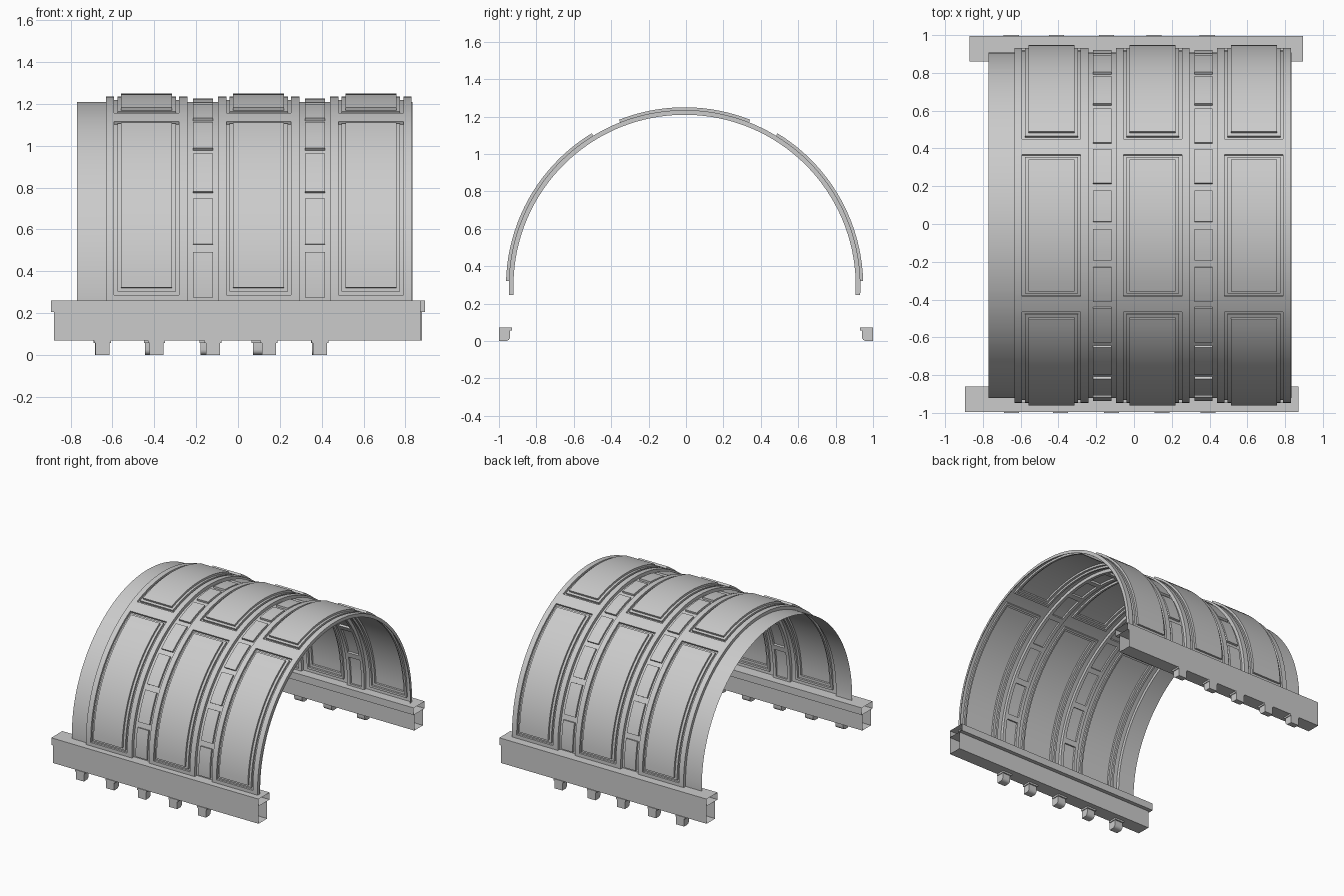
import bpy, bmesh, math

if "Cube" in bpy.data.objects:
    bpy.data.objects.remove(bpy.data.objects["Cube"], do_unlink=True)

plaster = bpy.data.materials.new("grey_plaster")
plaster.use_nodes = True
GREY = (0.6, 0.6, 0.6, 1)
plaster.diffuse_color = GREY
plaster.node_tree.nodes["Principled BSDF"].inputs["Base Color"].default_value = GREY

# Vault dimensions
CY, CZ = -0.0075, 0.295
SHELL, GROOVE, COFFER, RIB, PANEL = 0.915, 0.925, 0.93, 0.94, 0.955
LEFT, RIGHT, END = -0.77, 0.835, 93.0
BAYS = [-0.437, 0.099, 0.635]
GAPS = [-0.168, 0.368]
RIB_HALF, COFFER_HALF = 0.195, 0.048
# Nested panel steps: half width, inset in degrees, radius
STEPS = [(0.155, 0, GROOVE), (0.14, 1, RIB), (0.122, 2.1, PANEL)]
PANELS = [(-90.5, -29.2), (-23.6, 23.6), (29.2, 90.5)]
half = [(1.2, 11.5), (13.9, 25.8), (28.2, 41.7), (44, 58.4), (60.9, 75.3), (77.8, 91.3)]
COFFERS = half + [(-b, -a) for a, b in half]


def finish(obj):
    obj.data.materials.append(plaster)
    bpy.ops.object.select_all(action="DESELECT")
    obj.select_set(True)
    bpy.context.view_layer.objects.active = obj
    bpy.ops.object.shade_smooth_by_angle(angle=math.radians(25))


def make_object(name, bm):
    bmesh.ops.recalc_face_normals(bm, faces=bm.faces)
    mesh = bpy.data.meshes.new(name)
    bm.to_mesh(mesh)
    bm.free()
    obj = bpy.data.objects.new(name, mesh)
    bpy.context.collection.objects.link(obj)
    finish(obj)
    return obj


def radius(x, t):
    """Height of the pressed sheet at a position along and around the vault."""
    for c in BAYS:
        if abs(x - c) < RIB_HALF:
            r = RIB
            for a, b in PANELS:
                for w, inset, level in STEPS:
                    if abs(x - c) < w and a + inset < t < b - inset:
                        r = level
            return r
    for c in GAPS:
        if abs(x - c) < COFFER_HALF and any(a < t < b for a, b in COFFERS):
            return COFFER
    return SHELL


def vault():
    xs = {LEFT, RIGHT}
    for c in BAYS:
        for w in [RIB_HALF] + [s[0] for s in STEPS]:
            xs |= {round(c - w, 4), round(c + w, 4)}
    for c in GAPS:
        xs |= {c - COFFER_HALF, c + COFFER_HALF}
    xs = sorted(x for x in xs if LEFT <= x <= RIGHT)
    ts = {-END, END}
    for a, b in PANELS:
        for s in STEPS:
            ts |= {round(a + s[1], 3), round(b - s[1], 3)}
    for a, b in COFFERS:
        ts |= {a, b}
    ts = sorted(ts)
    # Fill the wide spans so the curve stays round
    full = [ts[0]]
    for a, b in zip(ts, ts[1:]):
        n = max(1, math.ceil((b - a) / 3))
        full += [a + (b - a) * k / n for k in range(1, n + 1)]
    ts = full

    bm = bmesh.new()
    cache = {}

    def vert(i, j, r):
        if (i, j, r) not in cache:
            t = math.radians(ts[j])
            cache[i, j, r] = bm.verts.new((xs[i], CY + r * math.sin(t), CZ + r * math.cos(t)))
        return cache[i, j, r]

    nx, nt = len(xs) - 1, len(ts) - 1
    level = [[radius((xs[i] + xs[i + 1]) / 2, (ts[j] + ts[j + 1]) / 2)
              for j in range(nt)] for i in range(nx)]
    for i in range(nx):
        for j in range(nt):
            r = level[i][j]
            bm.faces.new([vert(i, j, r), vert(i + 1, j, r), vert(i + 1, j + 1, r), vert(i, j + 1, r)])
            # Step walls towards the next cell in each direction
            if i + 1 < nx and level[i + 1][j] != r:
                q = level[i + 1][j]
                bm.faces.new([vert(i + 1, j, r), vert(i + 1, j, q),
                              vert(i + 1, j + 1, q), vert(i + 1, j + 1, r)])
            if j + 1 < nt and level[i][j + 1] != r:
                q = level[i][j + 1]
                bm.faces.new([vert(i, j + 1, r), vert(i + 1, j + 1, r),
                              vert(i + 1, j + 1, q), vert(i, j + 1, q)])
    make_object("coffered_vault", bm)


def extrude_x(bm, outline, x0, x1, caps):
    a = [bm.verts.new((x0, y, z)) for y, z in outline]
    b = [bm.verts.new((x1, y, z)) for y, z in outline]
    n = len(outline)
    for k in range(n):
        m = (k + 1) % n
        bm.faces.new([a[k], a[m], b[m], b[k]])
    if caps:
        bm.faces.new(a)
        bm.faces.new(b)


# Open-ended cornice beam with an inner lip; side is -1 for front, 1 for back
def cornice(name, side):
    bm = bmesh.new()
    outer, inner, wall = side * 0.995, side * 0.86, side * 0.89
    ends = sorted((side * 0.88, -side * 0.872))
    tips = sorted((side * 0.895, -side * 0.872))
    extrude_x(bm, [(outer, 0.205), (outer, 0.26), (inner, 0.26), (inner, 0.205)], *tips, False)
    extrude_x(bm, [(outer, 0.07), (outer, 0.205), (wall, 0.205), (wall, 0.07)], *ends, False)
    make_object(name, bm)


# Small dentil blocks with a rounded inner corner and a cap strip
def brackets(name, side, centres):
    bm = bmesh.new()
    curve = [(0.965 - 0.025 * math.sin(a), 0.025 - 0.025 * math.cos(a))
             for a in (k * math.pi / 8 for k in range(5))]
    body = [(side * y, z) for y, z in [(1, 0.057), (1, 0)] + curve + [(0.94, 0.057)]]
    cap = [(side * y, z) for y, z in [(1, 0.057), (1, 0.072), (0.93, 0.072), (0.93, 0.057)]]
    for c in centres:
        extrude_x(bm, body, c - 0.034, c + 0.034, True)
        extrude_x(bm, cap, c - 0.04, c + 0.04, True)
    make_object(name, bm)


vault()
cornice("front_cornice", -1)
cornice("back_cornice", 1)
brackets("front_brackets", -1, [-0.648, -0.39, -0.12, 0.148, 0.392])
brackets("back_brackets", 1, [-0.65, -0.41, -0.145, 0.105, 0.388])
